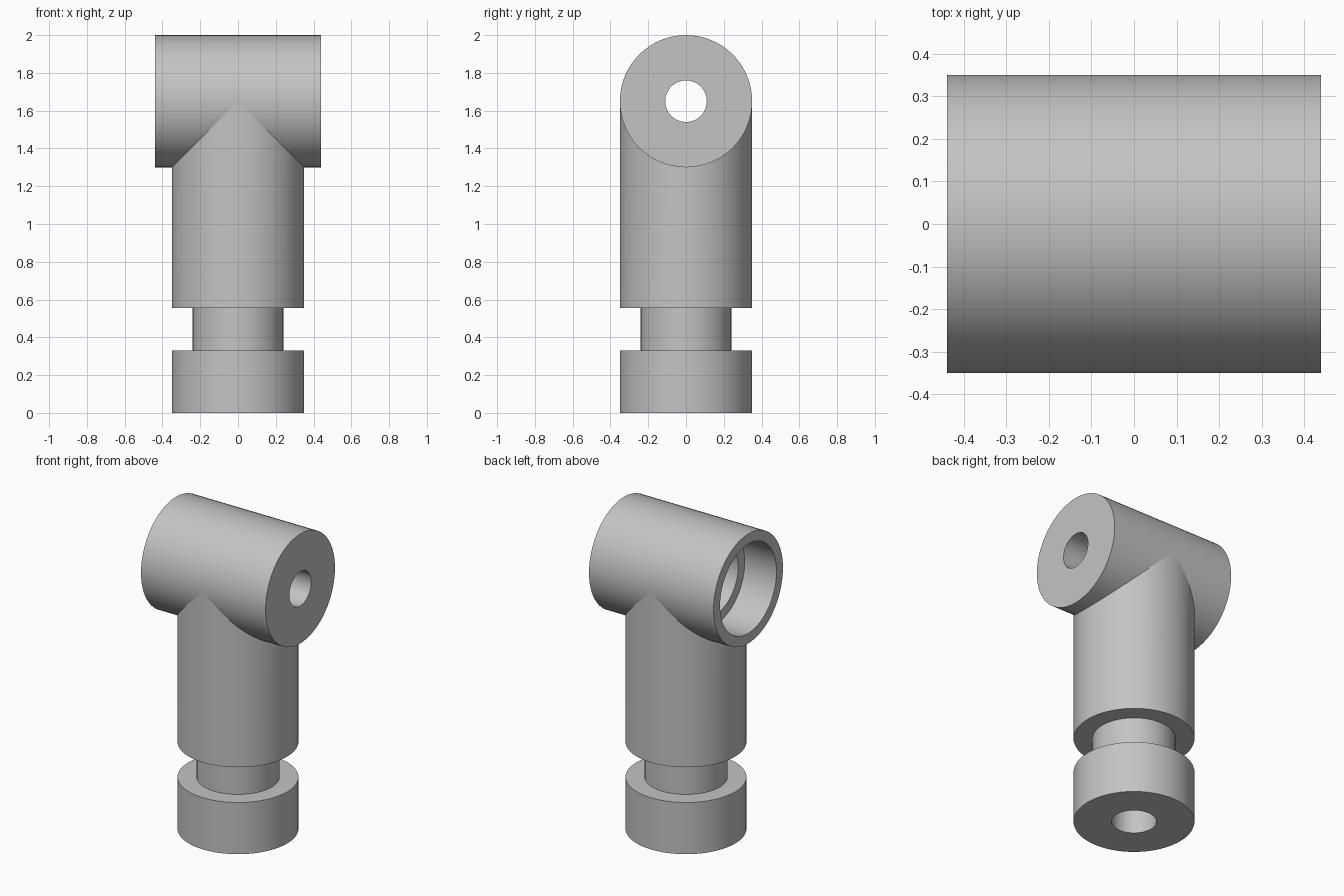
import bpy, bmesh
from math import sin, cos, pi, sqrt
from mathutils import Matrix

cube = bpy.data.objects.get("Cube")
if cube:
    bpy.data.objects.remove(cube)

SEGMENTS = 64
R = 0.35          # shared outer radius of post and cross tube
AXIS_Z = 1.65     # height of the cross tube axis
DRILL = 0.13      # radius of the hole up the post

grey = bpy.data.materials.new("plain grey")
grey.use_nodes = True
colour = (0.55, 0.55, 0.55, 1)
grey.diffuse_color = colour
grey.node_tree.nodes["Principled BSDF"].inputs["Base Color"].default_value = colour


def saddle(y):
    """Height of the underside of the cross tube at a given y."""
    return AXIS_Z - sqrt(max(R * R - y * y, 0))


def lathe(name, profile, matrix=Matrix()):
    """Spin a closed profile of (radius, height) about z; height None follows the tube."""
    bm = bmesh.new()
    rings = []
    for i in range(SEGMENTS):
        a = 2 * pi * i / SEGMENTS
        rings.append([bm.verts.new((r * cos(a), r * sin(a),
                                    saddle(r * sin(a)) if z is None else z))
                      for r, z in profile])
    n = len(profile)
    for i in range(SEGMENTS):
        a, b = rings[i], rings[(i + 1) % SEGMENTS]
        for j in range(n):
            k = (j + 1) % n
            bm.faces.new((a[j], b[j], b[k], a[k]))
    bmesh.ops.recalc_face_normals(bm, faces=bm.faces)
    bm.transform(matrix)
    mesh = bpy.data.meshes.new(name)
    bm.to_mesh(mesh)
    bm.free()
    mesh.materials.append(grey)
    obj = bpy.data.objects.new(name, mesh)
    bpy.context.collection.objects.link(obj)
    return obj


def smooth(obj):
    bpy.ops.object.select_all(action='DESELECT')
    obj.select_set(True)
    bpy.context.view_layer.objects.active = obj
    bpy.ops.object.shade_smooth_by_angle(angle=pi / 6)


# Post: foot, grooved neck and body, with its top cut to the tube
post = lathe("post", [(DRILL, 0), (R, 0), (R, 0.33), (0.24, 0.33),
                      (0.24, 0.555), (R, 0.555), (R, None), (DRILL, None)])

# Cross tube: wide counterbore on the right, narrow hole on the left
to_x = Matrix.Translation((0, 0, AXIS_Z)) @ Matrix.Rotation(pi / 2, 4, 'Y')
tube = lathe("cross_tube", [(R, -0.44), (R, 0.44), (0.11, 0.44), (0.11, 0.22),
                            (0.22, 0.22), (0.22, -0.215), (0.285, -0.215),
                            (0.285, -0.44)], to_x)

# Drill the post hole through into the tube
bpy.ops.mesh.primitive_cylinder_add(vertices=SEGMENTS, radius=DRILL, depth=0.4,
                                    location=(0, 0, 1.4))
drill = bpy.context.object
drill.name = "drill_cutter"
drill.data.materials.append(grey)
cut = tube.modifiers.new("post hole", 'BOOLEAN')
cut.operation = 'DIFFERENCE'
cut.solver = 'EXACT'
cut.object = drill
bpy.ops.object.select_all(action='DESELECT')
tube.select_set(True)
bpy.context.view_layer.objects.active = tube
bpy.ops.object.modifier_apply(modifier=cut.name)
bpy.data.objects.remove(drill)

for part in (post, tube):
    smooth(part)
